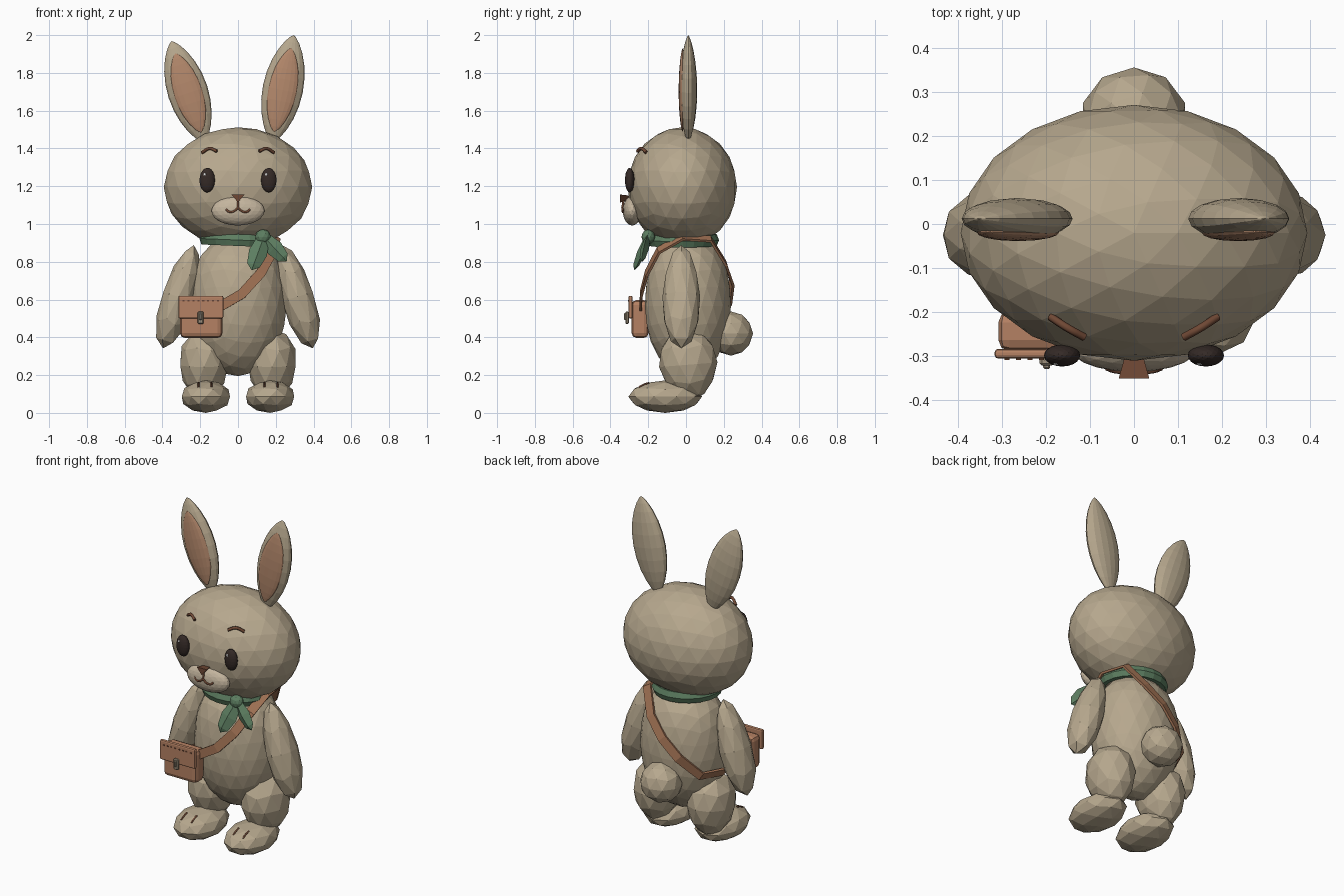
import bpy, bmesh, math
from mathutils import Vector, Matrix

cube = bpy.data.objects.get("Cube")
if cube:
    bpy.data.objects.remove(cube, do_unlink=True)


def material(name, r, g, b):
    m = bpy.data.materials.new(name)
    m.use_nodes = True
    m.diffuse_color = (r, g, b, 1)
    bsdf = next(n for n in m.node_tree.nodes if n.type == 'BSDF_PRINCIPLED')
    bsdf.inputs["Base Color"].default_value = (r, g, b, 1)
    bsdf.inputs["Roughness"].default_value = 0.9
    return m


FUR = material("fur beige", 0.47, 0.39, 0.27)
PALE = material("muzzle cream", 0.55, 0.46, 0.34)
PINK = material("inner ear tan", 0.46, 0.25, 0.15)
BROWN = material("dark brown", 0.16, 0.065, 0.035)
EYE = material("eye black", 0.035, 0.023, 0.02)
WHITE = material("eye glint", 0.85, 0.85, 0.85)
GREEN = material("scarf green", 0.11, 0.21, 0.12)
LEATHER = material("bag leather", 0.46, 0.22, 0.125)
STRAP = material("strap leather", 0.36, 0.17, 0.09)
METAL = material("clasp metal", 0.34, 0.28, 0.2)


def finish(name, bm, mat, loc=(0, 0, 0), tilt=0, pitch=0):
    # tilt leans the part sideways, pitch leans it forward
    bmesh.ops.recalc_face_normals(bm, faces=bm.faces[:])
    me = bpy.data.meshes.new(name)
    bm.to_mesh(me)
    bm.free()
    me.transform(Matrix.Translation(loc) @ Matrix.Rotation(tilt, 4, 'Y')
                 @ Matrix.Rotation(pitch, 4, 'X'))
    me.materials.append(mat)
    ob = bpy.data.objects.new(name, me)
    bpy.context.collection.objects.link(ob)
    return ob


def ball(name, mat, loc, size, detail=2, warp=None, tilt=0, pitch=0):
    bm = bmesh.new()
    bmesh.ops.create_icosphere(bm, subdivisions=detail, radius=1)
    for v in bm.verts:
        k = warp(v.co.z) if warp else 1
        v.co = Vector((v.co.x * size[0] * k, v.co.y * size[1] * k, v.co.z * size[2]))
    return finish(name, bm, mat, loc, tilt, pitch)


def leaf(name, mat, base, tip, width, depth, sides=16, rings=12, power=0.25):
    # pointed ellipsoid stretched between two points
    base, tip = Vector(base), Vector(tip)
    axis = tip - base
    bm = bmesh.new()
    bmesh.ops.create_uvsphere(bm, u_segments=sides, v_segments=rings, radius=1)
    for v in bm.verts:
        k = max(0, 1 - v.co.z ** 2) ** power
        v.co = Vector((v.co.x * width * k, v.co.y * depth * k, v.co.z * axis.length / 2))
    flat = math.hypot(axis.x, axis.z)
    return finish(name, bm, mat, (base + tip) / 2, math.atan2(axis.x, axis.z),
                  -math.atan2(axis.y, flat))


def box(name, mat, loc, size, bevel=0.0, segments=2):
    bm = bmesh.new()
    bmesh.ops.create_cube(bm, size=1)
    bmesh.ops.scale(bm, vec=size, verts=bm.verts[:])
    if bevel:
        bmesh.ops.bevel(bm, geom=bm.edges[:], offset=bevel, segments=segments,
                        affect='EDGES', profile=0.5)
    return finish(name, bm, mat, loc)


def tube(name, mat, points, radius):
    cu = bpy.data.curves.new(name, 'CURVE')
    cu.dimensions = '3D'
    cu.bevel_depth = radius
    cu.bevel_resolution = 1
    cu.resolution_u = 4
    cu.use_fill_caps = True
    sp = cu.splines.new('BEZIER')
    sp.bezier_points.add(len(points) - 1)
    for p, co in zip(sp.bezier_points, points):
        p.co = co
        p.handle_left_type = p.handle_right_type = 'AUTO'
    cu.materials.append(mat)
    ob = bpy.data.objects.new(name, cu)
    bpy.context.collection.objects.link(ob)
    return ob


# Head, body and tail
ball("head", FUR, (0, -0.02, 1.195), (0.393, 0.29, 0.317), 3)
ball("body", FUR, (0, 0.01, 0.565), (0.258, 0.228, 0.37), 3,
     lambda z: 1 + 0.25 * z * z if z > 0 else 1)
ball("tail", FUR, (0, 0.238, 0.42), (0.122, 0.117, 0.117), 2)

# Mirrored limbs and facial features
for s, side in ((1, "left"), (-1, "right")):
    ball(side + "_arm", FUR, (s * 0.315, -0.025, 0.615), (0.088, 0.1, 0.285), 2,
         lambda z: 1 - 0.12 * z, tilt=-s * 0.29)
    ball(side + "_leg", FUR, (s * 0.18, 0.012, 0.255), (0.132, 0.155, 0.19), 2,
         lambda z: 1 + 0.1 * z, pitch=0.08)
    ball(side + "_foot", FUR, (s * 0.17, -0.11, 0.086), (0.134, 0.195, 0.086), 2)
    for dx in (-0.034, 0.034):
        x = s * 0.175 + dx
        tube(side + "_toe_mark", BROWN, [(x, -0.25, 0.136), (x, -0.225, 0.15),
                                         (x, -0.195, 0.16)], 0.005)
    ball(side + "_eye", EYE, (s * 0.163, -0.298, 1.232), (0.041, 0.025, 0.065), 3)
    ball(side + "_eye_glint", WHITE, (s * 0.163 - 0.013, -0.317, 1.262),
         (0.008, 0.005, 0.009), 1)
    tube(side + "_brow", BROWN, [(s * 0.112, -0.257, 1.385), (s * 0.15, -0.236, 1.4),
                                 (s * 0.19, -0.21, 1.378)], 0.009)
    tube(side + "_mouth", BROWN, [(0, -0.337, 1.086), (s * 0.025, -0.335, 1.066),
                                  (s * 0.05, -0.331, 1.066), (s * 0.062, -0.326, 1.078)], 0.006)

# Muzzle and nose
ball("muzzle", PALE, (0, -0.285, 1.07), (0.141, 0.05, 0.078), 3)
tube("mouth_line", BROWN, [(0, -0.33, 1.13), (0, -0.337, 1.086)], 0.006)
bm = bmesh.new()
bmesh.ops.create_cone(bm, cap_ends=True, segments=3, radius1=0.04, radius2=0.024, depth=0.05)
lowest = min(bm.verts, key=lambda v: abs(v.co.x) - 10 * abs(v.co.y))
down = Vector((lowest.co.x, lowest.co.y))
turn = -math.pi / 2 - math.atan2(down.y, down.x)
bmesh.ops.rotate(bm, verts=bm.verts[:], matrix=Matrix.Rotation(turn, 3, 'Z'))
bmesh.ops.rotate(bm, verts=bm.verts[:], matrix=Matrix.Rotation(math.pi / 2, 3, 'X'))
bmesh.ops.scale(bm, vec=(1, -1, 0.7), verts=bm.verts[:])
finish("nose", bm, BROWN, (0, -0.325, 1.142))

# Ears with inner panels pushed out at the front
for side, base, tip in (("left", (0.18, 0.012, 1.43), (0.295, 0.012, 2.0)),
                        ("right", (-0.178, 0.012, 1.43), (-0.352, 0.012, 1.968))):
    base, tip = Vector(base), Vector(tip)
    leaf(side + "_ear", FUR, base, tip, 0.107, 0.047)
    push = Vector((0, -0.031, 0))
    leaf(side + "_inner_ear", PINK, base.lerp(tip, 0.1) + push,
         base.lerp(tip, 0.88) + push, 0.077, 0.02)

# Neck scarf: flattened ring, knot and two tails
bm = bmesh.new()
rows = []
for i in range(20):
    a = math.tau * i / 20
    rows.append([bm.verts.new(((0.18 + 0.025 * math.cos(b)) * math.cos(a),
                               (0.165 + 0.025 * math.cos(b)) * math.sin(a),
                               0.036 * math.sin(b)))
                 for b in (math.tau * j / 6 for j in range(6))])
for i in range(20):
    for j in range(6):
        n, k = (i + 1) % 20, (j + 1) % 6
        bm.faces.new((rows[i][j], rows[n][j], rows[n][k], rows[i][k]))
finish("scarf_ring", bm, GREEN, (0, -0.015, 0.915), tilt=0.04)
ball("scarf_knot", GREEN, (0.132, -0.2, 0.932), (0.042, 0.036, 0.04), 2)
leaf("scarf_tail_long", GREEN, (0.14, -0.2, 0.94), (0.072, -0.275, 0.755),
     0.05, 0.022, 4, 4, 0)
leaf("scarf_tail_short", GREEN, (0.13, -0.2, 0.94), (0.258, -0.235, 0.802),
     0.045, 0.022, 4, 4, 0)

# Shoulder strap: ribbon loop lying against the body
path = [Vector(p) for p in (
    (-0.1, -0.24, 0.56), (0.02, -0.237, 0.63), (0.12, -0.208, 0.74), (0.185, -0.145, 0.86),
    (0.2, -0.02, 0.93), (0.17, 0.13, 0.92), (0.09, 0.21, 0.79), (-0.01, 0.243, 0.69),
    (-0.11, 0.23, 0.59), (-0.21, 0.155, 0.48), (-0.265, 0.02, 0.47),
    (-0.255, -0.11, 0.49), (-0.2, -0.215, 0.53))]
bm = bmesh.new()
edges = []
for i, p in enumerate(path):
    along = path[(i + 1) % len(path)] - path[i - 1]
    across = along.cross(p - Vector((0, 0.01, 0.6))).normalized() * 0.026
    edges.append((bm.verts.new(p + across), bm.verts.new(p - across)))
for i, (a, b) in enumerate(edges):
    c, d = edges[(i + 1) % len(edges)]
    bm.faces.new((a, b, d, c))
strap = finish("bag_strap", bm, STRAP)
strap.modifiers.new("thickness", 'SOLIDIFY').thickness = 0.014
strap.modifiers["thickness"].offset = 0

# Satchel with flap, stitching and clasp
box("bag_body", LEATHER, (-0.195, -0.243, 0.497), (0.225, 0.09, 0.2), 0.025)
box("bag_flap", LEATHER, (-0.197, -0.294, 0.56), (0.238, 0.022, 0.12), 0.008)
for i in range(8):
    box("flap_stitch", BROWN, (-0.288 + i * 0.026, -0.306, 0.594), (0.011, 0.004, 0.006))
box("clasp_plate", METAL, (-0.198, -0.312, 0.504), (0.032, 0.018, 0.065), 0.005, 1)
box("clasp_tongue", METAL, (-0.198, -0.322, 0.51), (0.016, 0.014, 0.036), 0.004, 1)
